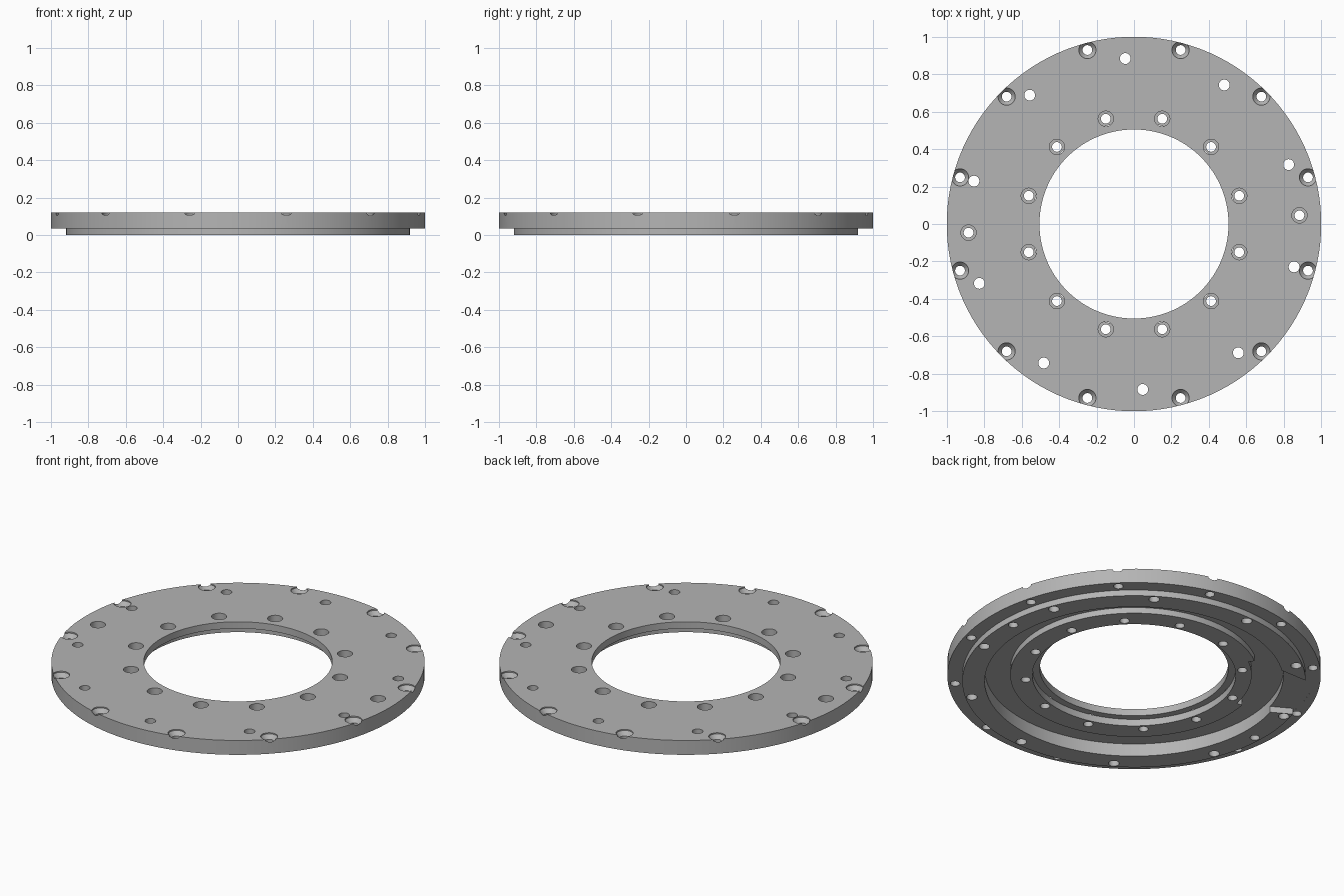
import bpy, bmesh
from math import radians, cos, sin, tau

cube = bpy.data.objects.get("Cube")
if cube:
    bpy.data.objects.remove(cube, do_unlink=True)

# Single machined grey finish
grey = bpy.data.materials.new("machined_grey")
grey.use_nodes = True
color = (0.46, 0.46, 0.46, 1)
grey.diffuse_color = color
grey.node_tree.nodes["Principled BSDF"].inputs["Base Color"].default_value = color


def finish(bm, name):
    bmesh.ops.recalc_face_normals(bm, faces=bm.faces)
    mesh = bpy.data.meshes.new(name)
    bm.to_mesh(mesh)
    bm.free()
    obj = bpy.data.objects.new(name, mesh)
    bpy.context.collection.objects.link(obj)
    mesh.materials.append(grey)
    return obj


def polar(r, degrees):
    return r * cos(radians(degrees)), r * sin(radians(degrees))


def lathe_ring(bm, profile, steps):
    """Turn a closed profile of (radius, height) around the z axis."""
    rings = [[bm.verts.new((r * cos(tau * i / steps), r * sin(tau * i / steps), z))
              for r, z in profile] for i in range(steps)]
    for i, a in enumerate(rings):
        b = rings[(i + 1) % steps]
        for j in range(len(profile)):
            k = (j + 1) % len(profile)
            bm.faces.new((a[j], b[j], b[k], a[k]))


def drill(bm, center, profile, steps=24):
    """Add a capped, stepped drill shape to the cutter mesh."""
    cx, cy = center
    rings = [[bm.verts.new((cx + r * cos(tau * i / steps), cy + r * sin(tau * i / steps), z))
              for i in range(steps)] for r, z in profile]
    for a, b in zip(rings, rings[1:]):
        for i in range(steps):
            k = (i + 1) % steps
            bm.faces.new((a[i], a[k], b[k], b[i]))
    bm.faces.new(rings[0])
    bm.faces.new(rings[-1])


def prism(bm, points, low, high):
    """Add an extruded outline to the cutter mesh."""
    bottom = [bm.verts.new((x, y, low)) for x, y in points]
    top = [bm.verts.new((x, y, high)) for x, y in points]
    bm.faces.new(bottom)
    bm.faces.new(top)
    for i in range(len(points)):
        k = (i + 1) % len(points)
        bm.faces.new((bottom[i], bottom[k], top[k], top[i]))


def cut(target, cutter):
    cutter.hide_render = True
    mod = target.modifiers.new("cut", 'BOOLEAN')
    mod.operation = 'DIFFERENCE'
    mod.solver = 'EXACT'
    mod.object = cutter
    bpy.context.view_layer.objects.active = target
    bpy.ops.object.modifier_apply(modifier=mod.name)
    bpy.data.objects.remove(cutter, do_unlink=True)


# Ring body: top flange, lower boss, recess, hub and inner lip
TOP = 0.12
bm = bmesh.new()
lathe_ring(bm, [(0.505, TOP), (1, TOP), (1, 0.035), (0.92, 0.035), (0.92, 0),
                (0.8, 0), (0.8, 0.075), (0.663, 0.075), (0.663, 0.04),
                (0.545, 0.04), (0.545, 0.08), (0.505, 0.08)], 120)
flange = finish(bm, "flange_ring")

# Notch through the lower boss
bm = bmesh.new()
prism(bm, [polar(0.76, 128), polar(0.95, 141), polar(0.96, 151),
           polar(0.95, 162), polar(0.76, 165)], -0.05, 0.0355)
cut(flange, finish(bm, "boss_notch_cutter"))

# Shallow relief on the hub edge
bm = bmesh.new()
angles = range(127, 171, 3)
prism(bm, [polar(0.63, a) for a in angles] + [polar(0.72, a) for a in reversed(angles)],
      -0.05, 0.0745)
cut(flange, finish(bm, "hub_relief_cutter"))

# Bolt holes
through = [(0.026, -0.1)]
countersunk = through + [(0.026, 0.09), (0.046, 0.113), (0.046, 0.2)]
counterbored = through + [(0.026, 0.08), (0.041, 0.08), (0.041, 0.2)]
plain = [(0.029, -0.1), (0.029, 0.2)]
bm = bmesh.new()
for i in range(12):
    drill(bm, polar(0.962, 15 + 30 * i), countersunk)
    drill(bm, polar(0.582, 15 + 30 * i), counterbored)
for i in range(10):
    drill(bm, polar(0.885, 21 + 36 * i), plain)
for angle in (3, 183):
    drill(bm, polar(0.885, angle), counterbored)
cut(flange, finish(bm, "bolt_hole_cutter"))

# Smooth round walls with crisp edges
bpy.ops.object.select_all(action='DESELECT')
flange.select_set(True)
bpy.context.view_layer.objects.active = flange
bpy.ops.object.shade_smooth_by_angle(angle=radians(30))
